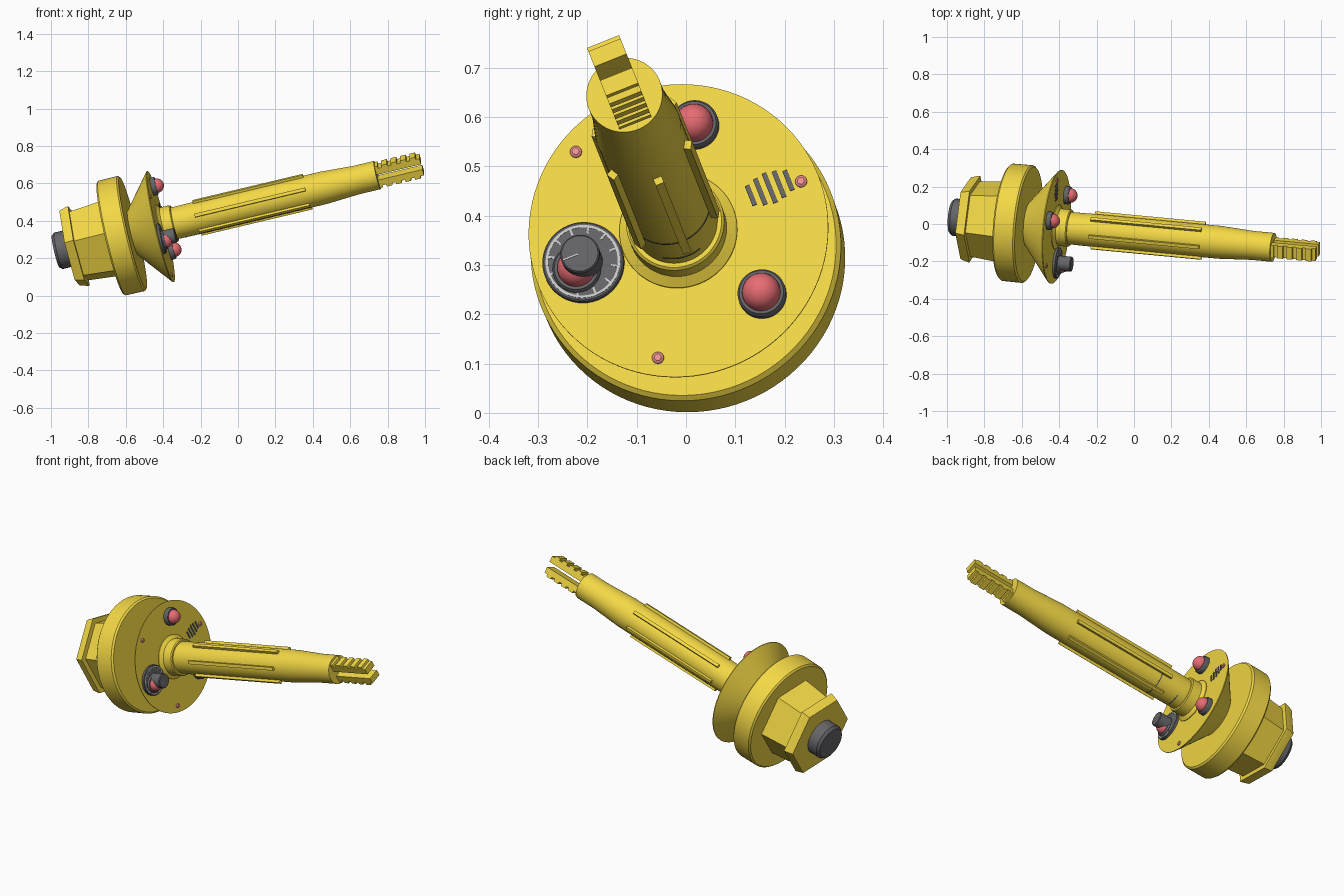
import bpy, bmesh
from math import cos, sin, pi, radians
from mathutils import Matrix, Vector

if "Cube" in bpy.data.objects:
    bpy.data.objects.remove(bpy.data.objects["Cube"])

# Tool frame: local x = sideways, y = up, z = along the shaft; origin = face of the control cone
U = Vector((0.9688, -0.0917, 0.2301)).normalized()
W = Vector((0, U.z, -U.y)).normalized()
V = U.cross(W)
FRAME = Matrix((W, V, U)).transposed().to_4x4()
FRAME.translation = (-0.413, -0.0154, 0.3696)


def material(name, rgb):
    m = bpy.data.materials.new(name)
    m.diffuse_color = (*rgb, 1)
    m.use_nodes = True
    m.node_tree.nodes["Principled BSDF"].inputs["Base Color"].default_value = m.diffuse_color
    return m


YELLOW = material("yellow", (0.9, 0.69, 0.06))
BLACK = material("black", (0.13, 0.13, 0.14))
RED = material("red", (0.8, 0.15, 0.17))
PINK = material("light_red", (0.9, 0.3, 0.3))
WHITE = material("white", (0.85, 0.85, 0.85))


def finish(name, bm, mat, local=Matrix(), smooth=30):
    bmesh.ops.recalc_face_normals(bm, faces=bm.faces)
    bm.transform(FRAME @ local)
    me = bpy.data.meshes.new(name)
    bm.to_mesh(me)
    bm.free()
    me.materials.append(mat)
    me.shade_smooth()
    me.set_sharp_from_angle(angle=radians(smooth))
    ob = bpy.data.objects.new(name, me)
    bpy.context.collection.objects.link(ob)
    return ob


def at(x, y, z=0, turn=0):
    return Matrix.Translation((x, y, z)) @ Matrix.Rotation(turn, 4, 'Z')


def lathe(name, profile, mat, local=Matrix(), n=64, phase=0):
    """Turn (radius, height) points about the local z axis; ends on r = 0 are closed."""
    bm = bmesh.new()
    rings = []
    for r, z in profile:
        if r == 0:
            rings.append([bm.verts.new((0, 0, z))] * n)
        else:
            rings.append([bm.verts.new((r * cos(2 * pi * i / n + phase), r * sin(2 * pi * i / n + phase), z))
                          for i in range(n)])
    for a, b in zip(rings, rings[1:]):
        for i in range(n):
            j = (i + 1) % n
            bm.faces.new(list(dict.fromkeys((a[i], a[j], b[j], b[i]))))
    return finish(name, bm, mat, local)


def box(name, size, mat, local):
    bm = bmesh.new()
    bmesh.ops.create_cube(bm, size=1)
    bm.transform(Matrix.Diagonal((*size, 1)))
    return finish(name, bm, mat, local)


def arc_seam(name, r, z, a0, a1, mat, width=0.006, n=32):
    """Thin raised strip wrapped round part of the shaft."""
    bm = bmesh.new()
    rows = []
    for i in range(n + 1):
        a = radians(a0 + (a1 - a0) * i / n)
        rows.append([bm.verts.new((R * cos(a), R * sin(a), z + dz)) for R, dz in
                     ((r - .004, 0), (r + .001, 0), (r + .001, width), (r - .004, width))])
    for a, b in zip(rows, rows[1:]):
        for k in range(4):
            bm.faces.new((a[k], a[(k + 1) % 4], b[(k + 1) % 4], b[k]))
    bm.faces.new(rows[0])
    bm.faces.new(rows[-1])
    return finish(name, bm, mat)


# Rear: end knob, hexagonal cap, hexagonal body, round flange
lathe("end_knob", [(0, -.58), (.088, -.58), (.1, -.565), (.1, -.48), (0, -.48)], BLACK, n=32)
lathe("hex_cap", [(0, -.503), (.222, -.503), (.235, -.46), (.235, -.452), (0, -.452)], YELLOW, n=6, phase=pi / 2)
lathe("hex_body", [(0, -.46), (.203, -.46), (.222, -.27), (0, -.27)], YELLOW, n=6, phase=pi / 2)
lathe("flange", [(0, -.277), (.306, -.277), (.315, -.268), (.316, -.163), (.307, -.154), (0, -.154)], YELLOW, n=96)

# Flared control cone and collar
lathe("control_cone", [(0, -.16), (.115, -.16), (.305, -.004), (.305, 0), (0, 0)], YELLOW, n=96)
lathe("collar", [(0, -.01), (.12, -.01), (.12, .004), (.1, .018), (.1, .072), (.095, .077), (0, .077)], YELLOW)

# Shaft with six long grip ribs
lathe("shaft", [(0, .05), (.086, .05), (.088, .2), (.088, .9), (.0775, 1.08), (.0775, 1.195), (0, 1.195)], YELLOW)
for k in range(6):
    a = radians(30 + 60 * k)
    box(f"grip_rib_{k + 1}", (.022, .018, .61), YELLOW, at(.091 * cos(a), .091 * sin(a), .505, a))
arc_seam("upper_seam", .088, .25, -145, -30, BLACK)
arc_seam("lower_seam", .087, .12, -125, -72, BLACK)

# Two prongs with saw-tooth outer sides
for side, label in ((1, "upper"), (-1, "lower")):
    z0, z1, teeth = 1.18, 1.44, 5
    step = (z1 - z0) / teeth
    outline = [(.0156, z1), (.0156, z0)]
    for i in range(teeth):
        z = z0 + i * step
        outline += [(.063, z), (.063, z + step * .6), (.05, z + step * .62), (.05, z + step * .98)]
    outline[-1] = (.05, z1)
    bm = bmesh.new()
    face = bm.faces.new([bm.verts.new((-.035, side * y, z)) for y, z in outline])
    ext = bmesh.ops.extrude_face_region(bm, geom=[face])
    bmesh.ops.translate(bm, vec=(.07, 0, 0), verts=[g for g in ext["geom"] if isinstance(g, bmesh.types.BMVert)])
    finish(label + "_prong", bm, YELLOW)

# Three red lamps in black sockets, three small pins between them
for k, deg in enumerate((60, 180, -60)):
    a = radians(deg)
    place = at(.22 * cos(a), .22 * sin(a))
    lathe(f"lamp_socket_{k + 1}", [(0, -.005), (.049, -.005), (.049, .02), (.045, .026), (0, .026)], BLACK, place, 40)
    dome = [(.039 * cos(t * pi / 16), .026 + .039 * sin(t * pi / 16)) for t in range(8)]
    lathe(f"lamp_{k + 1}", [(0, .02), (.039, .02)] + dome + [(0, .065)], RED, place, 40)
for k in range(3):
    a = radians(120 * k)
    lathe(f"pin_{k + 1}", [(0, -.005), (.012, -.005), (.012, .004), (.007, .008), (0, .008)], PINK,
          at(.268 * cos(a), .268 * sin(a)), 20)

# Dial plate with white scale, turning knob and pointer
DIAL = (-.203, .01)
lathe("dial_plate", [(0, -.005), (.083, -.005), (.083, .012), (.08, .015), (0, .015)], BLACK, at(*DIAL), 48)
lathe("dial_ring", [(.071, .013), (.076, .013), (.076, .0165), (.071, .0165), (.071, .013)], WHITE, at(*DIAL), 48)
for k in range(11):
    a = radians(30 * k + 240)
    box(f"dial_tick_{k + 1}", (.014, .004, .004), WHITE, at(DIAL[0] + .065 * cos(a), DIAL[1] + .065 * sin(a), .0145, a))
lathe("dial_knob", [(0, .01), (.04, .01), (.04, .082), (.037, .086), (0, .086)], BLACK, at(*DIAL), 32)
box("dial_pointer", (.032, .003, .003), WHITE, at(DIAL[0] - .02, DIAL[1], .086))

# Speaker slots opposite the dial
for k, length in enumerate((.044, .058, .066, .058, .044)):
    box(f"speaker_slot_{k + 1}", (.01, length, .006), BLACK, at(.204 + (k - 2) * .0205, .012, 0))
